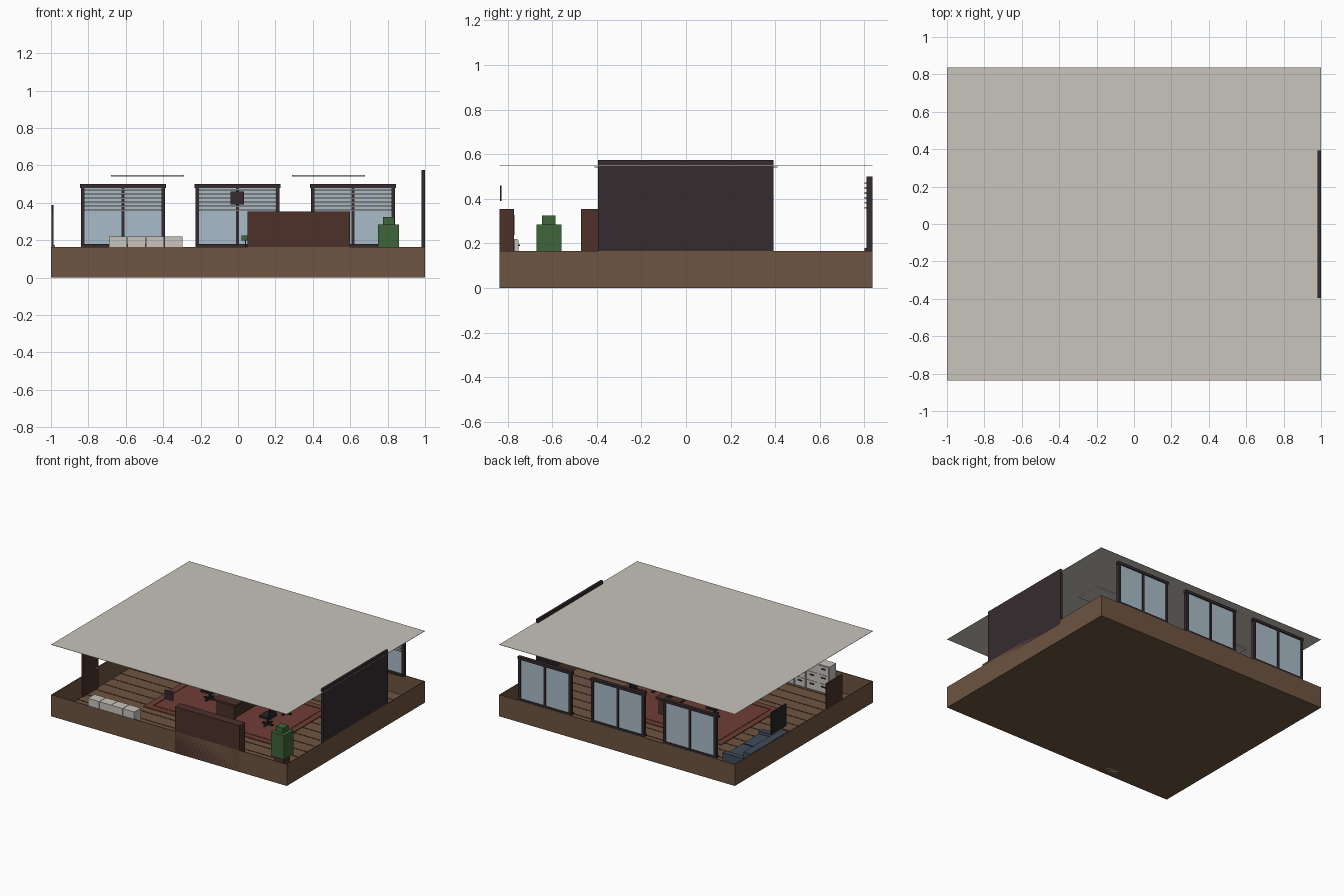
import bpy
import bmesh
import random
from mathutils import Matrix, Vector

random.seed(4)
default_cube = bpy.data.objects.get("Cube")
if default_cube:
    bpy.data.objects.remove(default_cube, do_unlink=True)


def make_material(name, red, green, blue):
    material = bpy.data.materials.new(name)
    material.use_nodes = True
    colour = (red, green, blue, 1)
    material.diffuse_color = colour
    shader = next(n for n in material.node_tree.nodes if n.type == "BSDF_PRINCIPLED")
    shader.inputs["Base Color"].default_value = colour
    return material


cream = make_material("warm cream", 0.58, 0.555, 0.505)
wood = make_material("oak wood", 0.155, 0.09, 0.053)
walnut = make_material("dark walnut", 0.072, 0.031, 0.022)
charcoal = make_material("charcoal", 0.036, 0.024, 0.027)
black = make_material("soft black", 0.018, 0.018, 0.02)
glass = make_material("pale blue glass", 0.4, 0.5, 0.58)
leaf = make_material("leaf green", 0.048, 0.13, 0.043)
red = make_material("rug red", 0.16, 0.048, 0.04)
blue = make_material("slate blue", 0.05, 0.07, 0.1)


def build(name, material, boxes):
    """One object from a list of (x range, y range, z range) boxes."""
    bm = bmesh.new()
    for ranges in boxes:
        low = Vector([r[0] for r in ranges])
        high = Vector([r[1] for r in ranges])
        size = Matrix.Diagonal((*(high - low), 1))
        bmesh.ops.create_cube(bm, size=1, matrix=Matrix.Translation((low + high) / 2) @ size)
    mesh = bpy.data.meshes.new(name)
    bm.to_mesh(mesh)
    bm.free()
    mesh.materials.append(material)
    obj = bpy.data.objects.new(name, mesh)
    bpy.context.collection.objects.link(obj)
    return obj


def around(centre, width):
    return (centre - width / 2, centre + width / 2)


# Room shell: floor, low perimeter walls, plank gaps, ceiling sheet
half_x, half_y, wall_top, floor_top = 1, 0.837, 0.165, 0.01
thick = 0.006
build("floor", wood, [((-half_x, half_x), (-half_y, half_y), (0, floor_top))])
walls = []
for side in (-1, 1):
    span_x = sorted((side * half_x, side * (half_x - thick)))
    span_y = sorted((side * half_y, side * (half_y - thick)))
    walls.append((span_x, (-half_y, half_y), (0, wall_top)))
    walls.append(((-half_x, half_x), span_y, (0, wall_top)))
build("low_walls", wood, walls)

inner_x = half_x - thick
build("plank_gaps", walnut, [
    ((-inner_x, inner_x), around(-half_y + i * half_y / 8, 0.009), (floor_top, floor_top + 0.002))
    for i in range(1, 16)])
build("ceiling", cream, [((-half_x, half_x), (-half_y, half_y), (0.548, 0.55))])
build("ceiling_lights", cream, [
    (around(sx * 0.485, 0.39), around(sy * 0.31, 0.2), (0.541, 0.548))
    for sx in (-1, 1) for sy in (-1, 1)])

# Rug with an inset border line
build("rug", red, [((-0.55, 0.55), (-0.36, 0.36), (floor_top, 0.016))])
border = []
for side in (-1, 1):
    border.append(((-0.5, 0.5), around(side * 0.31, 0.01), (0.016, 0.018)))
    border.append((around(side * 0.5, 0.01), (-0.31, 0.31), (0.016, 0.018)))
build("rug_border", walnut, border)

# Big dark wall panel on the right-hand side
build("wall_panel", charcoal, [((0.982, 1), (-0.395, 0.392), (0.13, 0.575))])


# Windows along the back, each with a frame, mullion, sill and slatted blind
def window(index, x):
    tag = "_" + str(index)
    frame = [(around(x, 0.46), (0.81, 0.837), (0.48, 0.5)),
             (around(x, 0.45), (0.8, 0.836), (wall_top, 0.18)),
             (around(x, 0.016), (0.812, 0.835), (0.18, 0.48))]
    for side in (-1, 1):
        frame.append((around(x + side * 0.215, 0.02), (0.81, 0.836), (wall_top, 0.485)))
    build("window_frame" + tag, charcoal, frame)
    build("window_glass" + tag, glass, [(around(x, 0.42), (0.818, 0.828), (0.175, 0.485))])
    build("window_blind" + tag, cream, [
        (around(x, 0.41), (0.8, 0.81), around(0.36 + i * 0.022, 0.008)) for i in range(6)])


for number, window_x in enumerate((-0.615, -0.003, 0.615)):
    window(number, window_x)

# Row of filing cabinets with three drawers each
cabinets, seams, handles = [], [], []
for i in range(4):
    cx = -0.641 + i * 0.099
    cabinets.append((around(cx, 0.096), (-0.835, -0.755), (0, 0.22)))
    for row in range(3):
        cz = 0.048 + row * 0.068
        cabinets.append((around(cx, 0.084), (-0.756, -0.751), around(cz, 0.058)))
        handles.append((around(cx, 0.034), (-0.752, -0.745), around(cz + 0.008, 0.008)))
build("filing_cabinets", cream, cabinets)
build("cabinet_handles", black, handles)

# Bookcase facing into the room, back against the front wall
case = [((0.05, 0.6), (-0.837, -0.825), (0, 0.355))]
for side_x in (0.056, 0.325, 0.594):
    case.append((around(side_x, 0.012), (-0.83, -0.77), (0, 0.355)))
shelf_heights = [0.015, 0.126, 0.237, 0.349]
for z in shelf_heights:
    case.append(((0.05, 0.6), (-0.83, -0.77), around(z, 0.012)))
build("bookcase", walnut, case)
books = {"red_books": red, "green_books": leaf, "blue_books": blue, "cream_books": cream}
stacks = {key: [] for key in books}
for z in shelf_heights[:-1]:
    for start in (0.066, 0.335):
        for i in range(9):
            x = start + i * 0.026
            height = random.uniform(0.06, 0.09)
            stacks[random.choice(list(books))].append(
                ((x, x + 0.022), (-0.825, -0.768), (z, z + height)))
for key, material in books.items():
    build(key, material, stacks[key])

# Wall items: picture, door and screen
build("front_picture", charcoal, [(around(-0.004, 0.07), (-0.834, -0.828), (0.39, 0.46))])
build("door", walnut, [((-0.998, -0.986), (-0.47, -0.28), (0, 0.355))])
build("door_handle", cream, [((-0.987, -0.978), around(-0.3, 0.012), around(0.17, 0.012))])
build("wall_screen", black, [((-0.996, -0.986), (0.205, 0.385), (0.22, 0.388))])

# Sofa below the screen
build("sofa", blue, [
    ((-0.97, -0.76), (0.16, 0.62), (0.02, 0.075)),
    ((-0.98, -0.92), (0.16, 0.62), (0.02, 0.155)),
    ((-0.97, -0.75), (0.15, 0.19), (0.02, 0.11)),
    ((-0.97, -0.75), (0.59, 0.63), (0.02, 0.11))])
build("sofa_cushions", blue, [
    ((-0.92, -0.755), around(0.39 + s * 0.1, 0.19), (0.075, 0.09)) for s in (-1, 1)])

# Desk in the middle, with side panels, screen and green lamp
build("desk", walnut, [
    ((-0.07, 0.12), (-0.2, 0.2), (0.125, 0.14)),
    ((0.085, 0.1), (-0.18, 0.18), (0.03, 0.125)),
    *[((-0.05, 0.1), around(s * 0.18, 0.02), (0, 0.125)) for s in (-1, 1)]])
build("desk_lamp_stem", black, [
    (around(0.04, 0.03), around(0.14, 0.03), (0.14, 0.146)),
    (around(0.04, 0.006), around(0.14, 0.006), (0.14, 0.2))])
build("desk_lamp_shade", leaf, [(around(0.04, 0.04), around(0.14, 0.06), (0.2, 0.225))])


# Chairs: crossed base, post, seat and back; facing is the x direction of the front
def chair(name, x, y, facing):
    build(name, black, [
        (around(x, 0.09), around(y, 0.014), (0.016, 0.026)),
        (around(x, 0.014), around(y, 0.09), (0.016, 0.026)),
        (around(x, 0.014), around(y, 0.014), (0.02, 0.08)),
        (around(x, 0.09), around(y, 0.09), (0.075, 0.09)),
        (around(x - facing * 0.04, 0.012), around(y, 0.085), (0.085, 0.16))])


chair("desk_chair", -0.24, 0, 1)
for side, label in ((-1, "front"), (1, "back")):
    chair("guest_chair_" + label, 0.33, side * 0.11, -1)

# Potted plant with stepped foliage
px, py = 0.805, -0.615
build("plant_pot", walnut, [(around(px, 0.08), around(py, 0.08), (0, 0.11))])
build("plant_foliage", leaf, [
    (around(px, 0.112), around(py, 0.112), (0.1, 0.285)),
    (around(px, 0.062), around(py, 0.062), (0.285, 0.325))])
